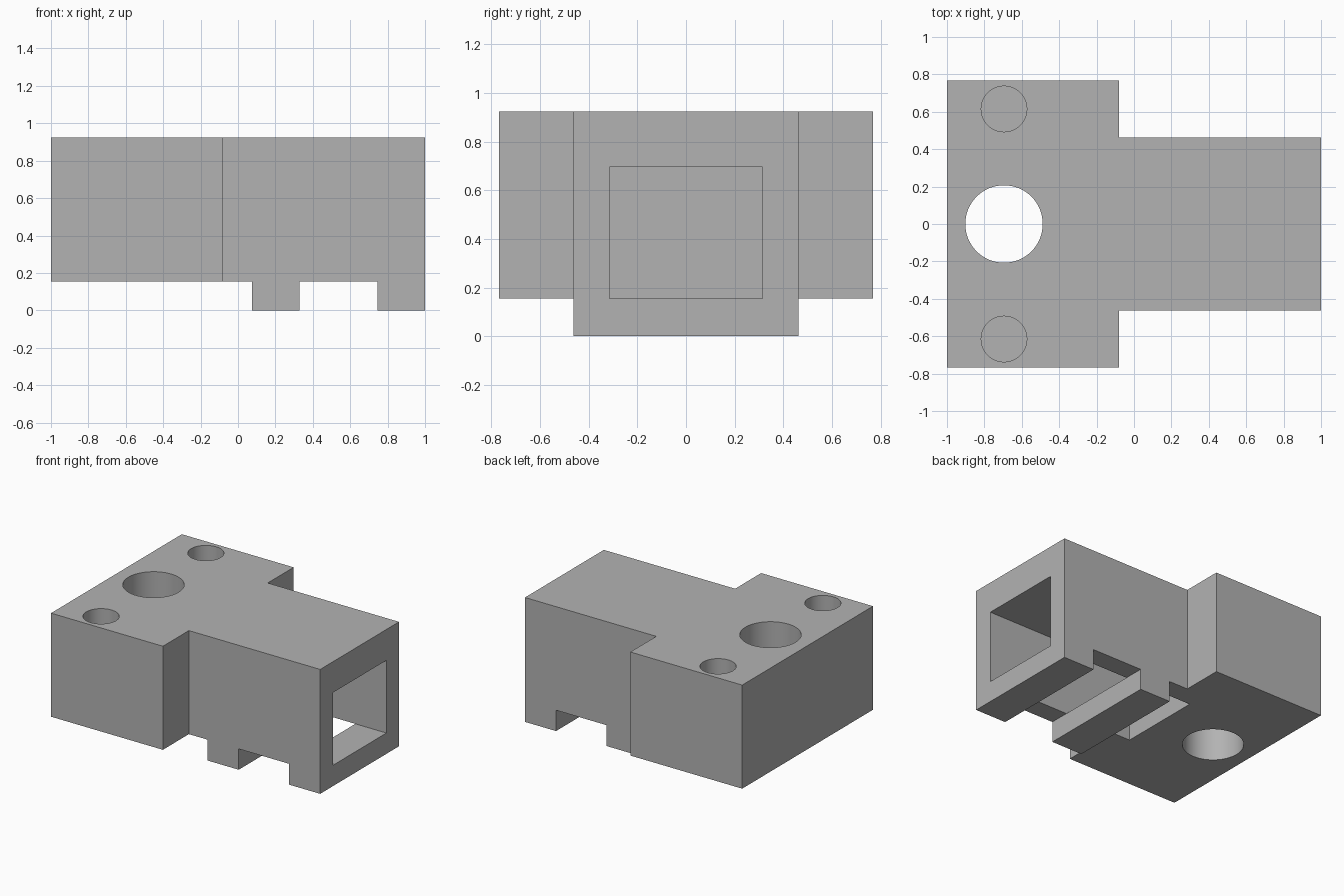
import bpy
import bmesh
from mathutils import Matrix, Vector

if "Cube" in bpy.data.objects:
    bpy.data.objects.remove(bpy.data.objects["Cube"])

# Main dimensions
BASE, TOP = 0.155, 0.925
HEAD_HALF, ARM_HALF = 0.768, 0.463
STEP_X, HOLE_X = -0.08, -0.695

grey = bpy.data.materials.new("plain grey")
grey.use_nodes = True
grey.diffuse_color = (0.45, 0.45, 0.45, 1)
grey.node_tree.nodes["Principled BSDF"].inputs["Base Color"].default_value = grey.diffuse_color


def make_object(name, bm):
    bmesh.ops.recalc_face_normals(bm, faces=bm.faces)
    mesh = bpy.data.meshes.new(name)
    bm.to_mesh(mesh)
    bm.free()
    mesh.materials.append(grey)
    obj = bpy.data.objects.new(name, mesh)
    bpy.context.collection.objects.link(obj)
    return obj


def box(name, low, high):
    low, high = Vector(low), Vector(high)
    bm = bmesh.new()
    bmesh.ops.create_cube(bm, size=1, matrix=Matrix.Translation((low + high) / 2)
                          @ Matrix.Diagonal((*(high - low), 1)))
    return make_object(name, bm)


def cylinder(name, x, y, radius, low, high):
    bm = bmesh.new()
    bmesh.ops.create_cone(bm, cap_ends=True, segments=64, radius1=radius, radius2=radius,
                          depth=high - low,
                          matrix=Matrix.Translation((x, y, (low + high) / 2)))
    return make_object(name, bm)


def combine(target, tool, operation):
    """Apply one boolean and discard its helper."""
    mod = target.modifiers.new(operation.lower(), "BOOLEAN")
    mod.operation, mod.solver, mod.object = operation, "EXACT", tool
    bpy.context.view_layer.objects.active = target
    bpy.ops.object.modifier_apply(modifier=mod.name)
    bpy.data.objects.remove(tool)


# T-shaped housing: mirrored outline raised to full height
half = [(-1, HEAD_HALF), (STEP_X, HEAD_HALF), (STEP_X, ARM_HALF), (1, ARM_HALF)]
outline = half + [(x, -y) for x, y in reversed(half)]
bm = bmesh.new()
face = bm.faces.new([bm.verts.new((x, y, BASE)) for x, y in outline])
raised = bmesh.ops.extrude_face_region(bm, geom=[face])["geom"]
bmesh.ops.translate(bm, vec=(0, 0, TOP - BASE),
                    verts=[v for v in raised if isinstance(v, bmesh.types.BMVert)])
housing = make_object("housing", bm)

# Rectangular cavity, open at the end and underneath
combine(housing, box("cavity", (-0.225, -0.315, -0.2), (1.2, 0.315, 0.695)), "DIFFERENCE")

# Through bore and two blind screw holes
combine(housing, cylinder("bore", HOLE_X, 0, 0.207, -0.2, 1.2), "DIFFERENCE")
for side in (-1, 1):
    combine(housing, cylinder("screw_hole", HOLE_X, side * 0.615, 0.122, 0.4, 1.2), "DIFFERENCE")

# Cross bars below the arm
for start, end in ((0.075, 0.33), (0.745, 1)):
    combine(housing, box("cross_bar", (start, -ARM_HALF, 0), (end, ARM_HALF, BASE)), "UNION")

# Smooth hole walls, sharp edges elsewhere
bpy.ops.object.select_all(action="DESELECT")
housing.select_set(True)
bpy.context.view_layer.objects.active = housing
bpy.ops.object.shade_smooth_by_angle()
